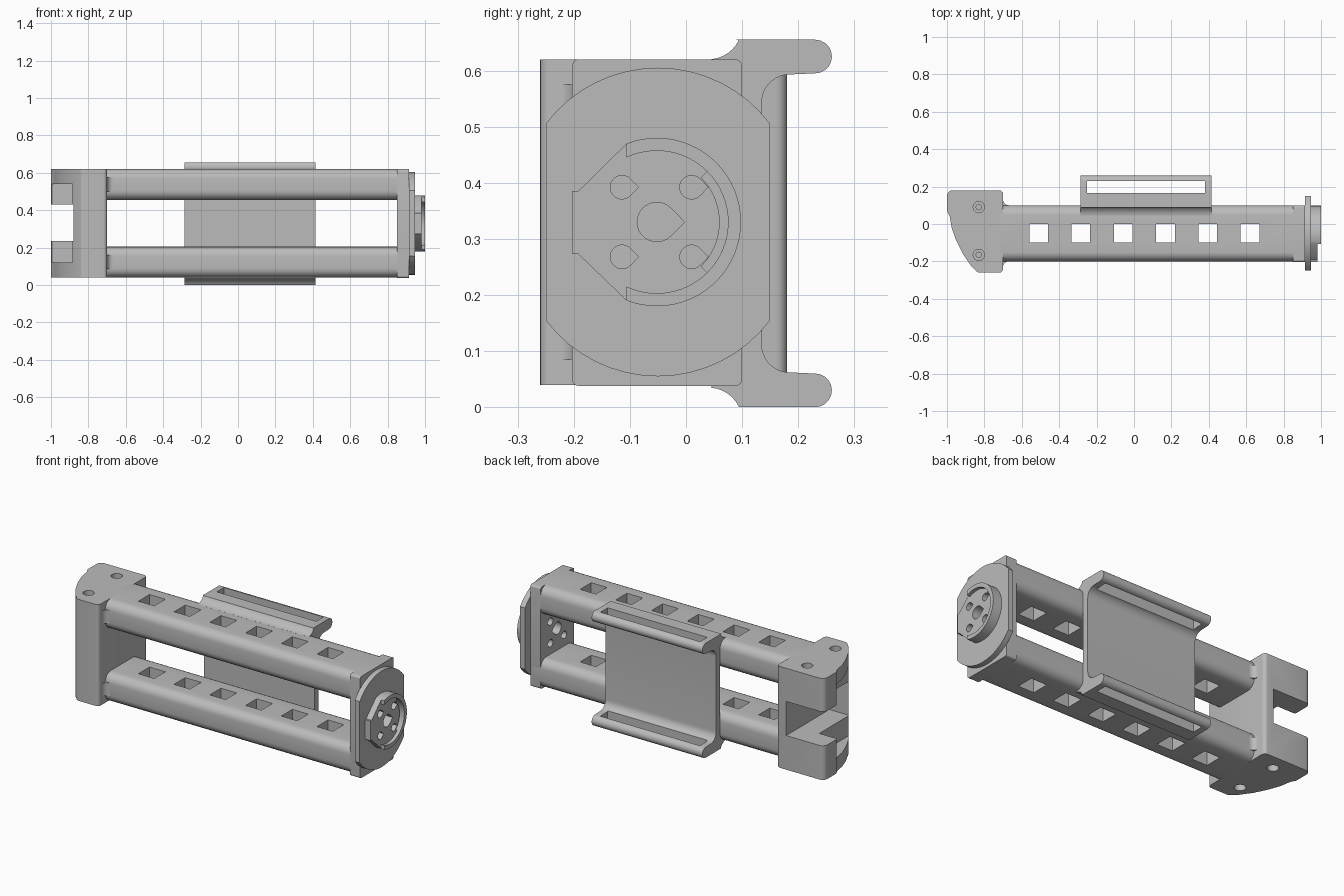
import bpy, bmesh, math
from mathutils import Vector

if "Cube" in bpy.data.objects:
    bpy.data.objects.remove(bpy.data.objects["Cube"])

grey = bpy.data.materials.new("light_grey")
grey.use_nodes = True
COLOUR = (0.5, 0.5, 0.5, 1)
grey.diffuse_color = COLOUR
grey.node_tree.nodes["Principled BSDF"].inputs["Base Color"].default_value = COLOUR


def prism(name, pts, axis, lo, hi):
    """Extrude a closed outline along x (outline in y, z) or z (outline in x, y)."""
    bm = bmesh.new()
    place = (lambda p: (lo, p[0], p[1])) if axis == "x" else (lambda p: (p[0], p[1], lo))
    face = bm.faces.new([bm.verts.new(place(p)) for p in pts])
    move = Vector((hi - lo, 0, 0)) if axis == "x" else Vector((0, 0, hi - lo))
    new = bmesh.ops.extrude_face_region(bm, geom=[face])["geom"]
    bmesh.ops.translate(bm, vec=move, verts=[v for v in new if isinstance(v, bmesh.types.BMVert)])
    bmesh.ops.recalc_face_normals(bm, faces=bm.faces)
    mesh = bpy.data.meshes.new(name)
    bm.to_mesh(mesh)
    bm.free()
    mesh.materials.append(grey)
    obj = bpy.data.objects.new(name, mesh)
    bpy.context.collection.objects.link(obj)
    return obj


def arc(cx, cy, r, a, b, n=10):
    return [(cx + r * math.cos(math.radians(a + (b - a) * i / n)),
             cy + r * math.sin(math.radians(a + (b - a) * i / n))) for i in range(n + 1)]


def round_rect(x0, x1, y0, y1, r):
    return (arc(x1 - r, y1 - r, r, 0, 90, 6) + arc(x0 + r, y1 - r, r, 90, 180, 6)
            + arc(x0 + r, y0 + r, r, 180, 270, 6) + arc(x1 - r, y0 + r, r, 270, 360, 6))


def rect(x0, x1, y0, y1):
    return [(x0, y0), (x1, y0), (x1, y1), (x0, y1)]


def circle(x, y, r):
    return arc(x, y, r, 0, 360, 24)[:-1]


def teardrop(y, z, r):
    return arc(y, z, r, 45, 315, 20) + [(y + r * 1.41, z)]


def cut(obj, *shapes):
    """Subtract outlines given as (points, axis, lo, hi)."""
    for shape in shapes:
        cutter = prism("cutter", *shape)
        cutter.hide_render = True
        mod = obj.modifiers.new("cut", "BOOLEAN")
        mod.operation = "DIFFERENCE"
        mod.solver = "EXACT"
        mod.object = cutter
        bpy.context.view_layer.objects.active = obj
        bpy.ops.object.modifier_apply(modifier=mod.name)
        bpy.data.meshes.remove(cutter.data)


MID = 0.33      # height of the mirror plane
parts = []

# Twin rails with rows of square windows
windows = [(rect(-0.56 + i * 0.226, -0.46 + i * 0.226, -0.1, 0), "z", -0.1, 0.8) for i in range(6)]
for name, z0 in (("lower_rail", 0.04), ("upper_rail", 0.455)):
    rail = prism(name, round_rect(-0.2, 0.1, z0, z0 + 0.165, 0.05), "x", -0.72, 0.9)
    cut(rail, *windows)
    parts.append(rail)

# Small flares where the rails meet the grip block
for name, z0 in (("lower_flare", 0.04), ("upper_flare", 0.455)):
    outline = ([(-0.72, 0.12)] + arc(-0.67, 0.13, 0.03, 180, 270, 6) + [(-0.67, -0.2)]
               + arc(-0.67, -0.23, 0.03, 90, 180, 6) + [(-0.72, -0.23)])
    parts.append(prism(name, outline, "z", z0 + 0.045, z0 + 0.12))

# Grip block: curved outer edge, pocket, rear notch, screw holes
outline = (arc(-0.72, 0.16, 0.02, 0, 90, 5) + arc(-0.97, 0.15, 0.03, 90, 180, 5)
           + [(-1, 0.07), (-0.985, 0.04), (-0.975, -0.02), (-0.95, -0.09), (-0.915, -0.16),
              (-0.87, -0.225)] + arc(-0.825, -0.235, 0.025, 220, 270, 4)
           + arc(-0.72, -0.24, 0.02, 270, 360, 5))
block = prism("grip_block", outline, "z", 0.04, 0.62)
cut(block,
    (rect(-1.1, -0.76, -0.21, 0.3), "z", 0.235, 0.43),
    (rect(-1.1, -0.885, -0.3, 0.06), "z", 0.12, 0.54),
    (rect(-1.1, -0.885, -0.3, 0.3), "z", 0.235, 0.43))
for y in (0.09, -0.165):
    for r, depth in ((0.03, 0.04), (0.014, 0.09)):
        cut(block, (circle(-0.83, y, r), "z", 0.62 - depth, 0.7),
            (circle(-0.83, y, r), "z", -0.1, 0.04 + depth))
parts.append(block)

# End wall and its domed cap plate
CY = -0.052
drops = [teardrop(CY, MID, 0.035)] + [teardrop(CY + sy * 0.062, MID + sz * 0.062, 0.021)
                                      for sy in (-1, 1) for sz in (-1, 1)]
holes = [(d, "x", 0.8, 1.1) for d in drops]
wall = prism("end_wall", round_rect(-0.203, 0.1, 0.038, 0.62, 0.012), "x", 0.85, 0.915)
dome = arc(-0.05, 0.355, 0.25, 37, 143, 16) + arc(-0.05, 0.305, 0.25, 217, 323, 16)
cap = prism("end_cap", dome, "x", 0.914, 0.945)

# Coupling disc with flattened front side, groove and raised rim
disc_outline = arc(CY, MID, 0.15, -111, 111, 40) + [(-0.192, 0.385), (-0.203, 0.385),
                                                     (-0.203, 0.273), (-0.192, 0.273)]
disc = prism("coupling_disc", disc_outline, "x", 0.944, 0.98)
rim = prism("coupling_rim", arc(CY, MID, 0.15, -111, 111, 40) + arc(CY, MID, 0.127, 115, -115, 40),
            "x", 0.979, 1.0)
groove = arc(CY, MID, 0.127, -45, 45, 16) + arc(CY, MID, 0.112, 45, -45, 16)
cut(disc, (groove, "x", 0.955, 1.1))
for obj in (wall, cap, disc):
    cut(obj, *holes)
parts += [wall, cap, disc, rim]

# Strap bracket: upper half outline mirrored to the lower half
upper = ([(0.135, 0.54)] + arc(0.185, 0.543, 0.05, 170, 90, 8)
         + arc(0.23, 0.625, 0.03, -90, 90, 10) + [(0.088, 0.655)]
         + arc(0.04, 0.68, 0.06, -25, -85, 6) + [(0.045, 0.59), (0.1, 0.53)])
lower = [(y, 2 * MID - 0.005 - z) for y, z in reversed(upper)]
bracket = prism("strap_bracket", upper + lower, "x", -0.285, 0.415)
cut(bracket, (rect(-0.25, 0.38, 0.165, 0.23), "z", 0.58, 0.7),
    (rect(-0.25, 0.38, 0.165, 0.23), "z", -0.1, 0.075))
parts.append(bracket)

# Smooth curved surfaces, keep edges crisp
for obj in parts:
    bpy.ops.object.select_all(action="DESELECT")
    obj.select_set(True)
    bpy.context.view_layer.objects.active = obj
    bpy.ops.object.shade_smooth_by_angle(angle=math.radians(32))
